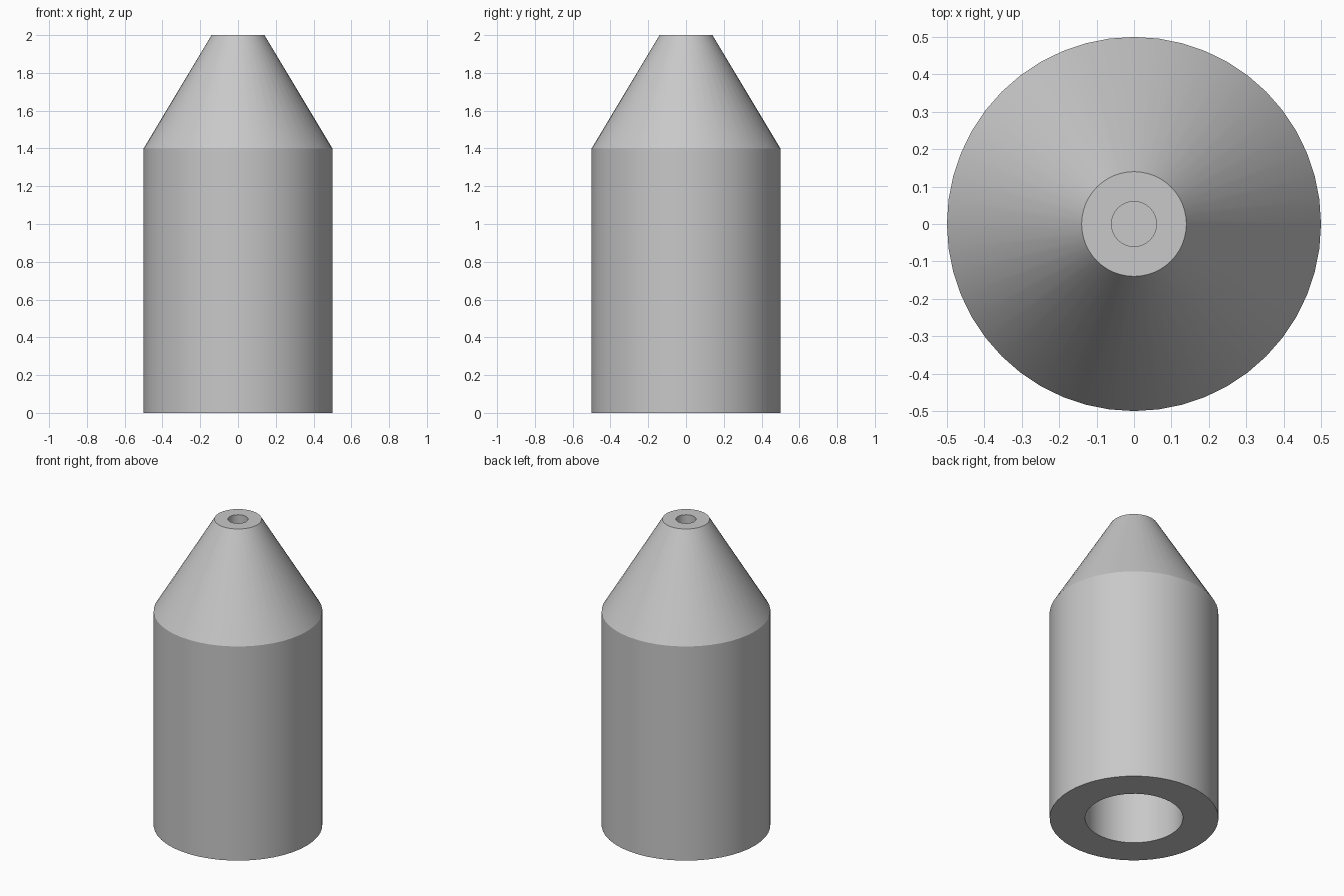
import bpy
import bmesh
import math

SIDES = 48

cube = bpy.data.objects.get("Cube")
if cube:
    bpy.data.objects.remove(cube, do_unlink=True)

# Single plain grey
grey = bpy.data.materials.new("light_grey")
grey.use_nodes = True
colour = (0.58, 0.58, 0.58, 1)
grey.diffuse_color = colour
grey.node_tree.nodes["Principled BSDF"].inputs["Base Color"].default_value = colour


def lathe(name, profile):
    """Turn a closed-off (radius, height) profile around the z axis."""
    bm = bmesh.new()
    verts = [bm.verts.new((r, 0, z)) for r, z in profile]
    edges = [bm.edges.new(pair) for pair in zip(verts, verts[1:])]
    bmesh.ops.spin(bm, geom=verts + edges, cent=(0, 0, 0), axis=(0, 0, 1),
                   angle=math.tau, steps=SIDES, use_merge=True)
    bmesh.ops.remove_doubles(bm, verts=bm.verts, dist=1e-5)
    bmesh.ops.recalc_face_normals(bm, faces=bm.faces)
    mesh = bpy.data.meshes.new(name)
    bm.to_mesh(mesh)
    bm.free()
    mesh.materials.append(grey)
    obj = bpy.data.objects.new(name, mesh)
    bpy.context.collection.objects.link(obj)
    bpy.ops.object.select_all(action="DESELECT")
    obj.select_set(True)
    bpy.context.view_layer.objects.active = obj
    bpy.ops.object.shade_smooth_by_angle(angle=math.radians(25))
    return obj


# Cylinder with a cone tip, a wide bore below and a narrow blind hole on top
lathe("nozzle_body", [
    (0, 1.2), (0.29, 1.2), (0.29, 0),        # lower bore
    (0.5, 0), (0.5, 1.4), (0.14, 2),         # outer wall and cone
    (0.06, 2), (0.06, 1.6), (0, 1.6),        # tip and its hole
])
